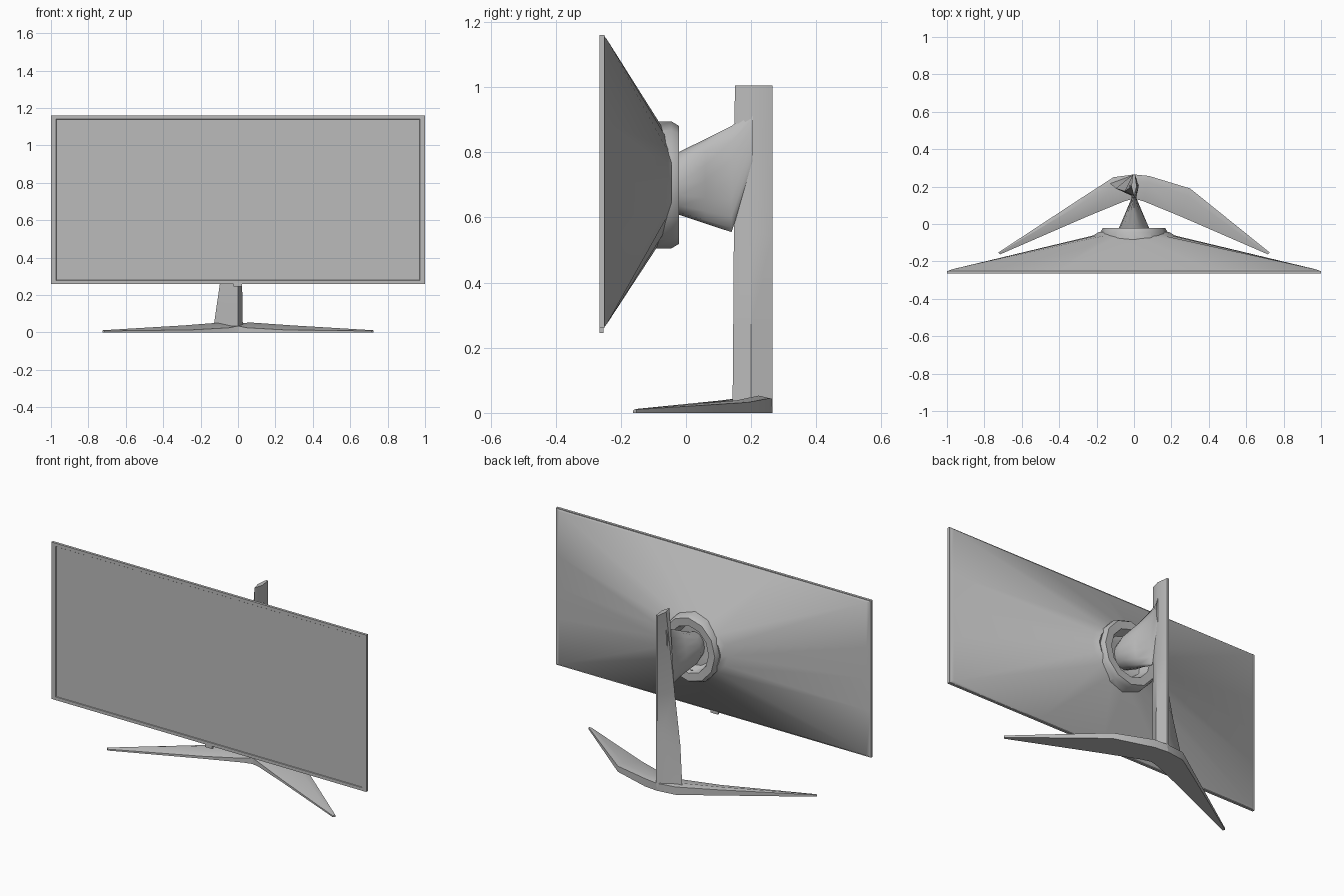
import bpy, bmesh, math

if "Cube" in bpy.data.objects:
    bpy.data.objects.remove(bpy.data.objects["Cube"])

grey = bpy.data.materials.new("mid grey")
grey.diffuse_color = (0.5, 0.5, 0.5, 1)
grey.use_nodes = True
grey.node_tree.nodes["Principled BSDF"].inputs["Base Color"].default_value = grey.diffuse_color


def finish(name, bm, smooth=30):
    bmesh.ops.recalc_face_normals(bm, faces=bm.faces)
    mesh = bpy.data.meshes.new(name)
    bm.to_mesh(mesh)
    bm.free()
    mesh.materials.append(grey)
    ob = bpy.data.objects.new(name, mesh)
    bpy.context.collection.objects.link(ob)
    if smooth:
        bpy.ops.object.select_all(action='DESELECT')
        ob.select_set(True)
        bpy.context.view_layer.objects.active = ob
        bpy.ops.object.shade_smooth_by_angle(angle=math.radians(smooth))
    return ob


def loft(name, rings, caps=True, closed=False, smooth=30):
    """Skin a row of equal-length point rings."""
    bm = bmesh.new()
    rows = [[bm.verts.new(p) for p in ring] for ring in rings]
    n = len(rows[0])
    pairs = list(zip(rows, rows[1:]))
    if closed:
        pairs.append((rows[-1], rows[0]))
    for a, b in pairs:
        for i in range(n):
            j = (i + 1) % n
            bm.faces.new((a[i], a[j], b[j], b[i]))
    if caps and not closed:
        bm.faces.new(rows[0])
        bm.faces.new(rows[-1])
    return finish(name, bm, smooth)


def oval(y, rx, rz, zc, n=16):
    return [(rx * math.cos(2 * math.pi * i / n), y, zc + rz * math.sin(2 * math.pi * i / n))
            for i in range(n)]


def rect(y, hx, hz, zc, n=16):
    pts = []
    for i in range(n):
        c, s = math.cos(2 * math.pi * i / n), math.sin(2 * math.pi * i / n)
        m = max(abs(c), abs(s))
        pts.append((hx * c / m, y, zc + hz * s / m))
    return pts


def box(name, x0, x1, y0, y1, z0, z1):
    return loft(name, [[(x0, y, z0), (x1, y, z0), (x1, y, z1), (x0, y, z1)] for y in (y0, y1)],
                smooth=0)


# Screen slab with a thin frame around a slightly recessed panel
loft("screen", [rect(-0.262, 0.97, 0.43, 0.71, 8), rect(-0.265, 0.972, 0.432, 0.71, 8),
                rect(-0.265, 1.0, 0.45, 0.71, 8), rect(-0.25, 1.0, 0.45, 0.71, 8)], smooth=0)
box("control_button", -0.025, 0.022, -0.265, -0.253, 0.245, 0.262)

# Tapered back shell rising from the screen edge to an oval hub
loft("back_shell", [rect(-0.251, 0.995, 0.447, 0.71), rect(-0.243, 0.975, 0.437, 0.71),
                    oval(-0.062, 0.22, 0.155, 0.705), oval(-0.044, 0.19, 0.13, 0.705),
                    oval(-0.08, 0.11, 0.115, 0.705)])

# Ring around the hub
profile = [(1.0, -0.12), (1.0, -0.045), (0.93, -0.022), (0.7, -0.024), (0.6, -0.085)]
loft("hub_ring", [oval(y, 0.18 * r, 0.195 * r, 0.70, 12) for r, y in profile], caps=False, closed=True)

# Arm flattening from a round joint into a tall blade at the column
loft("arm", [oval(-0.085, 0.06, 0.075, 0.705), oval(-0.02, 0.08, 0.097, 0.705),
             oval(0.06, 0.046, 0.13, 0.711), oval(0.14, 0.012, 0.163, 0.718),
             oval(0.205, 0.026, 0.09, 0.84)], smooth=40)


# Column: thin blade on top, flaring to one side near the foot
def column_ring(z, front, left_x, left_y, right_x):
    return [(0, front, z), (right_x, 0.2, z), (0.006, 0.265, z), (-0.006, 0.265, z), (left_x, left_y, z)]


loft("column", [column_ring(0.02, 0.143, -0.132, 0.22, 0.026), column_ring(0.26, 0.145, -0.097, 0.19, 0.022),
                column_ring(0.55, 0.147, -0.05, 0.175, 0.02), column_ring(1.005, 0.15, -0.014, 0.2, 0.014)])


# Foot: two tapering legs in a V, sloping down to the inside
def leg_ring(outer, inner, top, low):
    (ox, oy), (ix, iy) = outer, inner
    mx, my = ox * 0.75 + ix * 0.25, oy * 0.75 + iy * 0.25
    return [(ox, oy, 0), (ox, oy, top * 0.85), (mx, my, top), (ix, iy, low), (ix, iy, 0)]


def leg(name, side, shoulder, knee):
    rings = [leg_ring((0, 0.265), (0, 0.135), 0.05, 0.035),
             leg_ring(shoulder, (0.05, 0.122), 0.053, 0.025),
             leg_ring(knee, (0.25, 0.04), 0.038, 0.014),
             leg_ring((0.725, -0.152), (0.715, -0.162), 0.012, 0.008)]
    loft(name, [[(side * x, y, z) for x, y, z in r] for r in rings])


leg("right_leg", 1, (0.08, 0.257), (0.30, 0.19))
leg("left_leg", -1, (0.11, 0.25), (0.30, 0.127))
